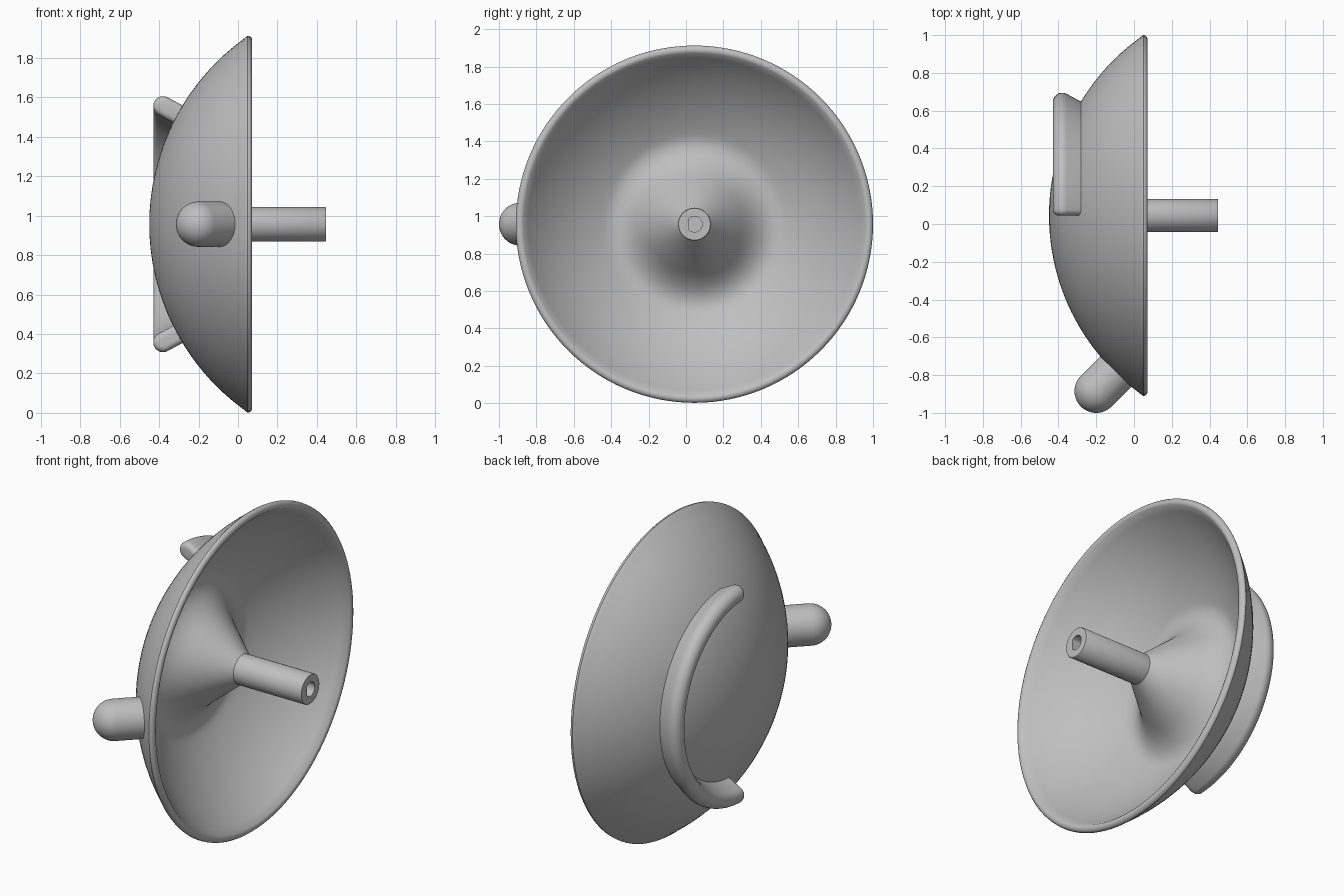
import bpy, bmesh
from math import sin, cos, pi, sqrt, radians
from mathutils import Vector

cube = bpy.data.objects.get("Cube")
if cube:
    bpy.data.objects.remove(cube, do_unlink=True)

CENTRE = Vector((0, 0.045, 0.957))   # point on the dish axis, which runs along x
SPHERE_X, R_OUT, R_IN = 0.712, 1.162, 1.12

grey = bpy.data.materials.new("plain_grey")
grey.use_nodes = True
colour = (0.52, 0.52, 0.52, 1)
grey.diffuse_color = colour
grey.node_tree.nodes["Principled BSDF"].inputs["Base Color"].default_value = colour


def loft(name, rings, caps=False, angle=35):
    """Join equal closed rings of points into a smooth skin."""
    bm = bmesh.new()
    loops = [[bm.verts.new(p) for p in ring] for ring in rings]
    n = len(loops[0])
    for a, b in zip(loops, loops[1:]):
        for i in range(n):
            j = (i + 1) % n
            bm.faces.new((a[i], a[j], b[j], b[i]))
    if caps:
        bm.faces.new(loops[0])
        bm.faces.new(loops[-1])
    bmesh.ops.remove_doubles(bm, verts=bm.verts, dist=1e-5)
    bmesh.ops.recalc_face_normals(bm, faces=bm.faces)
    mesh = bpy.data.meshes.new(name)
    bm.to_mesh(mesh)
    bm.free()
    mesh.materials.append(grey)
    obj = bpy.data.objects.new(name, mesh)
    bpy.context.collection.objects.link(obj)
    bpy.ops.object.select_all(action='DESELECT')
    obj.select_set(True)
    bpy.context.view_layer.objects.active = obj
    bpy.ops.object.shade_smooth_by_angle(angle=radians(angle))
    return obj


def around(x, r, a):
    """Point at height x along the dish axis, radius r, angle a from +y."""
    return CENTRE + Vector((x, r * cos(a), r * sin(a)))


def circle(x, r, n):
    return [around(x, r, 2 * pi * i / n) for i in range(n)]


def sphere_x(r, radius):
    return SPHERE_X - sqrt(radius ** 2 - r ** 2)


# Dish: spherical back, rolled rim, spherical inside, fillet and central cone
profile = [(sphere_x(r, R_OUT), r) for r in [0.938 * i / 24 for i in range(25)]]
profile += [(0.04, 0.95), (0.049, 0.955), (0.058, 0.954), (0.067, 0.947),
            (0.072, 0.936), (0.071, 0.925)]
profile += [(sphere_x(r, R_IN), r) for r in [0.915 - 0.435 * i / 16 for i in range(17)]]
start, bend, end = Vector(profile[-1]), Vector((-0.35, 0.372)), Vector((-0.2, 0.25))
for i in range(1, 13):
    t = i / 12
    profile.append(tuple(start * (1 - t) ** 2 + bend * 2 * t * (1 - t) + end * t * t))
profile += [(0, 0.087), (0, 0)]
loft("dish", [circle(x, r, 128) for x, r in profile])

# Feed post with a D-shaped socket in its tip
N = 48
def socket(x):
    return [CENTRE + Vector((x, max(0.042 * cos(2 * pi * i / N), -0.03),
                             0.042 * sin(2 * pi * i / N))) for i in range(N)]

loft("feed_post", [circle(-0.1, 0.088, N), circle(0.442, 0.088, N), circle(0.446, 0.085, N),
                   socket(0.446), socket(0.3)], caps=True, angle=50)

# Round-ended knob standing square to the back of the dish
tip = Vector((-0.2, -0.885, CENTRE.z))
axis = Vector((-1, -1, 0)).normalized()
side = Vector((1, -1, 0)).normalized()
up = Vector((0, 0, 1))
R = 0.115
steps = [(-0.16, 0), (-0.16, R)]
steps += [(R * sin(pi / 2 * i / 14), R * cos(pi / 2 * i / 14)) for i in range(15)]
loft("knob", [[tip + axis * d + (side * cos(a) + up * sin(a)) * r
               for a in [2 * pi * i / N for i in range(N)]] for d, r in steps])

# Half-ring handle: round-topped section swept round the back, with softened ends
inward, across = Vector((0.88, -0.47)), Vector((0.47, 0.88))
crest, root = Vector((-0.38, 0.6)), Vector((-0.275, 0.543))

def section(a, r):
    pts = [crest - inward * r * cos(t) + across * r * sin(t)
           for t in [-pi / 2 + pi * i / 16 for i in range(17)]]
    pts += [root + across * r, root - across * r]
    return [around(p.x, p.y, a) for p in pts]

soft = 0.03
ends = [(soft * (1 - cos(t)) / 0.6, 0.05 - soft * (1 - sin(t)))
        for t in [pi / 2 * i / 6 for i in range(7)]]
first = ends[-1][0]
span = pi - 2 * first
stations = ends + [(first + span * i / 64, 0.05) for i in range(1, 64)]
stations += [(pi - a, r) for a, r in reversed(ends)]
loft("half_ring_handle", [section(a - pi / 2, r) for a, r in stations], caps=True)
